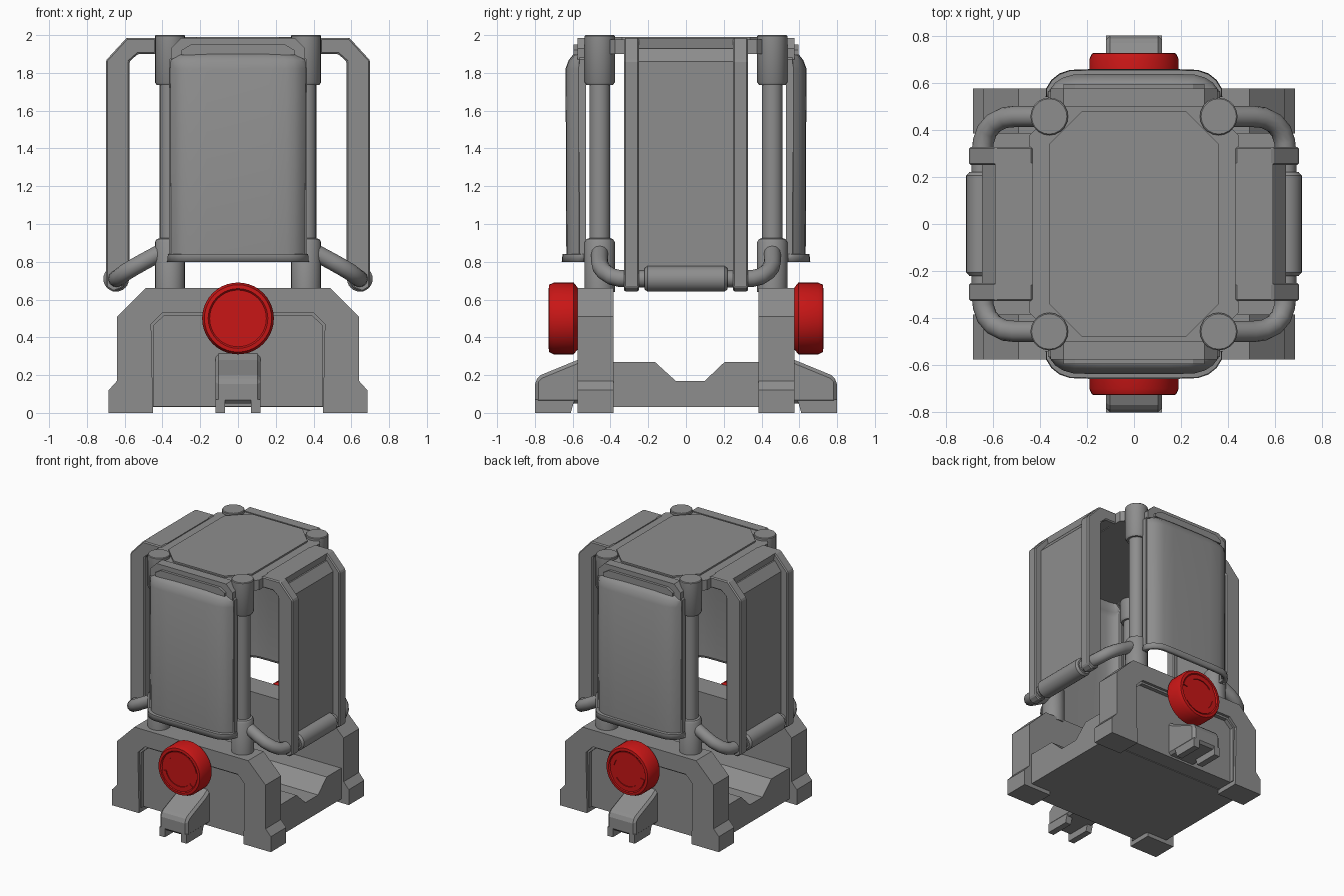
import bpy, bmesh, math
from mathutils import Vector, Matrix

if "Cube" in bpy.data.objects:
    bpy.data.objects.remove(bpy.data.objects["Cube"])


def material(name, rgb):
    m = bpy.data.materials.new(name)
    m.diffuse_color = (*rgb, 1)
    m.use_nodes = True
    m.node_tree.nodes["Principled BSDF"].inputs["Base Color"].default_value = m.diffuse_color
    return m


GREY = material("grey", (0.27, 0.27, 0.27))
RED = material("red", (0.58, 0.008, 0.008))


def finish(name, bm, mat=GREY, smooth=None, bevel=0):
    bmesh.ops.recalc_face_normals(bm, faces=bm.faces)
    me = bpy.data.meshes.new(name)
    bm.to_mesh(me)
    bm.free()
    ob = bpy.data.objects.new(name, me)
    bpy.context.collection.objects.link(ob)
    me.materials.append(mat)
    if bevel:
        b = ob.modifiers.new("bevel", 'BEVEL')
        b.width, b.segments = bevel, 1
    if smooth:
        shade(ob, smooth)
    return ob


def shade(ob, angle):
    bpy.ops.object.select_all(action='DESELECT')
    ob.select_set(True)
    bpy.context.view_layer.objects.active = ob
    bpy.ops.object.shade_smooth_by_angle(angle=math.radians(angle))


def prism(name, pts, axis, a, b, mat=GREY, bevel=0):
    """Extrude a 2D outline along an axis from a to b."""
    place = {'x': lambda p, t: (t, p[0], p[1]),
             'y': lambda p, t: (p[0], t, p[1]),
             'z': lambda p, t: (p[0], p[1], t)}[axis]
    bm = bmesh.new()
    lo = [bm.verts.new(place(p, a)) for p in pts]
    hi = [bm.verts.new(place(p, b)) for p in pts]
    bm.faces.new(lo)
    bm.faces.new(hi)
    for i in range(len(pts)):
        j = (i + 1) % len(pts)
        bm.faces.new((lo[i], lo[j], hi[j], hi[i]))
    return finish(name, bm, mat, bevel=bevel)


def lathe(name, prof, origin, axis, mat=GREY, n=24):
    """Revolve (radius, height) points about an axis through origin."""
    rot = Vector((0, 0, 1)).rotation_difference(Vector(axis)).to_matrix()
    bm = bmesh.new()
    rings = [[bm.verts.new(Vector(origin) + rot @ Vector((
        r * math.cos(2 * math.pi * k / n), r * math.sin(2 * math.pi * k / n), h)))
        for k in range(n)] for r, h in prof]
    for p, q in zip(rings, rings[1:]):
        for k in range(n):
            bm.faces.new((p[k], p[(k + 1) % n], q[(k + 1) % n], q[k]))
    bm.faces.new(rings[0])
    bm.faces.new(rings[-1])
    return finish(name, bm, mat, smooth=35)


def mirrored(half):
    """Complete an outline that is symmetric in its first coordinate."""
    return half + [(-x, z) for x, z in reversed(half)]


def octagon(x, y, c):
    q = [(x, y - c), (x - c, y)]
    h = q + [(-a, b) for a, b in reversed(q)]
    return h + [(-a, -b) for a, b in h]


# base tray with notched sides
prism("base_body", [(-.4, .03), (.4, .03), (.4, .27), (.205, .27), (.1, .17),
                    (-.055, .17), (-.165, .27), (-.4, .27)], 'x', -.62, .62)

for s in (-1, 1):
    end = "front" if s < 0 else "back"
    outer = [(.49, .66), (.64, .51), (.64, .17), (.685, .12), (.685, 0), (.45, 0)]
    # end wall, its raised arch border, and a sloped lip inside the arch
    prism(end + "_wall", mirrored(outer[:-1] + [(.45, 0), (.45, .035)]), 'y', s * .385, s * .525)
    prism(end + "_arch", mirrored(outer + [(.46, .47), (.40, .53)][:2]), 'y', s * .525, s * .575)
    prism(end + "_arch_lip", mirrored([(.40, .535), (.465, .475), (.465, .035), (.445, .035),
                                       (.445, .465), (.39, .515)]), 'y', s * .52, s * .555)

    # pedal lever
    prism(end + "_lever", [(s * y, z) for y, z in (
        (.5, .05), (.80, .05), (.80, .17), (.77, .20), (.575, .28), (.5, .33))],
        'x', -.12, .12, bevel=.018)
    for sx in (-1, 1):
        prism(end + "_lever_foot", [(s * y, z) for y, z in (
            (.59, .07), (.61, 0), (.80, 0), (.80, .07))], 'x', sx * .07, sx * .118)

    # red hand wheel with raised arcs
    lathe(end + "_knob", [(.165, .575), (.19, .595), (.19, .70), (.178, .725),
                          (.158, .727), (.15, .718)], (0, 0, .5), (0, s, 0), RED, 40)
    lathe(end + "_knob_stem", [(.09, .51), (.09, .58)], (0, 0, .5), (0, s, 0))
    for start in (10, 190):
        angles = [math.radians(start + 12 * k) for k in range(12)]
        arc = [(.15 * math.cos(a), .5 + .15 * math.sin(a)) for a in angles]
        arc += [(.115 * math.cos(a), .5 + .115 * math.sin(a)) for a in reversed(angles)]
        prism(end + "_knob_arc", arc, 'y', s * .717, s * .725, RED)

    # curved cover shell: rows of (height, front depth, half width)
    bm = bmesh.new()
    rows = []
    for z, y, w in ((.80, .64, .36), (.83, .64, .36), (.831, .62, .345), (1.82, .62, .345),
                    (1.86, .605, .343), (1.91, .565, .29)):
        half = [(w, .54), (w, .54 + (y - .54) * .3), (w - .02, .54 + (y - .54) * .62),
                (w - .05, .54 + (y - .54) * .86), (w - .09, y), (w - .18, y + .003)]
        prof = half + [(-px, py) for px, py in reversed(half)]
        rows.append([bm.verts.new((px, s * py, z)) for px, py in prof])
    for p, q in zip(rows, rows[1:]):
        for k in range(len(p) - 1):
            bm.faces.new((p[k], p[k + 1], q[k + 1], q[k]))
    cover = finish(end + "_cover", bm, smooth=35)
    sol = cover.modifiers.new("thickness", 'SOLIDIFY')
    sol.thickness, sol.offset = .03, 0

    # rim behind the cover and the header above it
    for sx in (-1, 1):
        prism(end + "_cover_rim", [(sx * .335, .80), (sx * .365, .80), (sx * .365, 1.87),
                                   (sx * .31, 1.93), (sx * .29, 1.90), (sx * .335, 1.855)],
              'y', s * .53, s * .565)
    prism(end + "_header", mirrored([(.30, 1.985), (.355, 1.93), (.355, 1.87), (.29, 1.90)]),
          'y', s * .50, s * .575)
    prism(end + "_header_lip", mirrored([(.25, 1.95), (.30, 1.92), (.30, 1.895), (.25, 1.895)]),
          'y', s * .57, s * .595)

# top plate with raised centre
prism("top_plate", octagon(.445, .545, .17), 'z', 1.90, 1.978)
prism("top_panel", octagon(.36, .48, .14), 'z', 1.97, 1.99)

# corner posts with thick sleeves at both ends
for sx in (-1, 1):
    for sy in (-1, 1):
        lathe("corner_post", [(.08, .64), (.08, .905), (.07, .92), (.055, .925), (.055, 1.735),
                              (.07, 1.735), (.08, 1.75), (.08, 1.995), (.075, 2.0)],
              (sx * .36, sy * .457, 0), (0, 0, 1), n=20)

for s in (-1, 1):
    side = "left" if s < 0 else "right"
    # side panel, its top arm and the two bent ribs
    prism(side + "_panel", [(s * x, z) for x, z in (
        (.43, 1.93), (.59, 1.93), (.645, 1.86), (.645, .70), (.605, .70), (.605, 1.85),
        (.55, 1.905), (.43, 1.905))], 'y', -.26, .26)
    prism(side + "_arm", [(s * x, z) for x, z in (
        (.43, 1.91), (.575, 1.91), (.59, 1.985), (.43, 1.985))], 'y', -.26, .26)
    for sy in (-1, 1):
        prism(side + "_rib", [(s * x, z) for x, z in (
            (.43, 1.985), (.59, 1.985), (.70, 1.865), (.70, .665), (.66, .64), (.61, .66),
            (.575, .75), (.575, 1.86), (.53, 1.90), (.43, 1.90))],
            'y', sy * .25, sy * .328, bevel=.008)

    # bent handle tube
    bend = [(.38, .457, .865), (.50, .457, .80), (.55, .452, .772), (.595, .43, .745),
            (.625, .395, .722), (.64, .35, .711), (.645, .30, .71)]
    path = bend + [(x, -y, z) for x, y, z in reversed(bend)]
    cu = bpy.data.curves.new(side + "_handle_tube", 'CURVE')
    cu.dimensions = '3D'
    cu.bevel_depth, cu.bevel_resolution, cu.use_fill_caps = .045, 4, True
    sp = cu.splines.new('POLY')
    sp.points.add(len(path) - 1)
    for pt, (x, y, z) in zip(sp.points, path):
        pt.co = (s * x, y, z, 1)
    tube = bpy.data.objects.new(side + "_handle_tube", cu)
    bpy.context.collection.objects.link(tube)
    cu.materials.append(GREY)
    bpy.ops.object.select_all(action='DESELECT')
    tube.select_set(True)
    bpy.context.view_layer.objects.active = tube
    bpy.ops.object.convert(target='MESH')
    shade(bpy.context.view_layer.objects.active, 50)

    # grip sleeve
    lathe(side + "_grip", [(.055, -.22), (.068, -.205), (.068, .205), (.055, .22)],
          (s * .645, 0, .71), (0, 1, 0))
